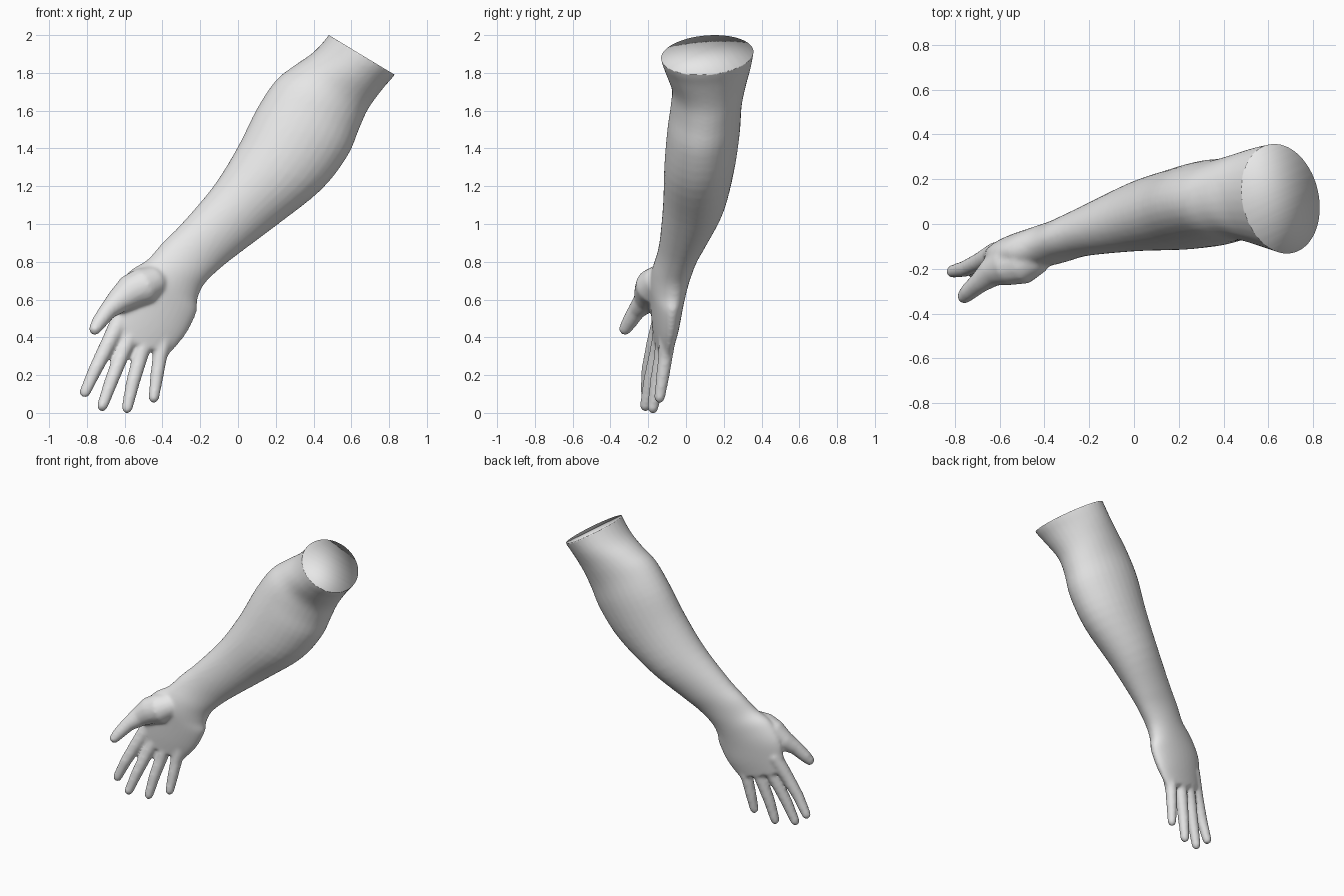
import bpy, bmesh, math
from mathutils import Vector

if "Cube" in bpy.data.objects:
    bpy.data.objects.remove(bpy.data.objects["Cube"])

SIDES = 32
STEPS = 4
bm = bmesh.new()


def loft(rings):
    """Skin a list of point rings into a closed tube."""
    loops = [[bm.verts.new(p) for p in ring] for ring in rings]
    for a, b in zip(loops, loops[1:]):
        n = len(a)
        for i in range(n):
            j = (i + 1) % n
            bm.faces.new((a[i], a[j], b[j], b[i]))
    bm.faces.new(loops[0])
    bm.faces.new(loops[-1])


def oval(left, right, y0, y1, tilt):
    """Oval section spanning two outline points (x, z) and a depth range."""
    l = Vector((left[0], (y0 + y1) / 2 - tilt, left[1]))
    r = Vector((right[0], (y0 + y1) / 2 + tilt, right[1]))
    mid, half, depth = (l + r) / 2, (r - l) / 2, (y1 - y0) / 2
    angles = [math.tau * i / SIDES for i in range(SIDES)]
    return [mid + half * math.cos(a) + Vector((0, depth * math.sin(a), 0))
            for a in angles]


def flow(rings):
    """Add in-between rings along a smooth curve."""
    out = []
    for i in range(len(rings) - 1):
        quad = (rings[max(i - 1, 0)], rings[i], rings[i + 1],
                rings[min(i + 2, len(rings) - 1)])
        for s in range(STEPS):
            t = s / STEPS
            out.append([b + 0.5 * t * ((c - a) + t * ((2 * a - 5 * b + 4 * c - d)
                        + t * (3 * (b - c) + d - a)))
                        for a, b, c, d in zip(*quad)])
    return out + [rings[-1]]


def digit(points, radii):
    """Round tapering finger along a path, with a domed tip."""
    pts = [Vector(p) for p in points]
    d = (pts[-1] - pts[-2]).normalized()
    tip, r = pts[-1], radii[-1]
    radii = list(radii)
    for a in (30, 55, 75):
        pts.append(tip + d * r * math.sin(math.radians(a)))
        radii.append(r * math.cos(math.radians(a)))
    rings = []
    for i, p in enumerate(pts):
        axis = (pts[min(i + 1, len(pts) - 1)] - pts[max(i - 1, 0)]).normalized()
        u = axis.cross(Vector((0, 1, 0))).normalized()
        v = axis.cross(u)
        rings.append([p + radii[i] * (u * math.cos(math.tau * k / 16)
                                      + v * math.sin(math.tau * k / 16))
                      for k in range(16)])
    loft(rings)


# Upper arm stub, forearm, wrist and palm: left, right, y range, tilt
loft(flow([oval(*s) for s in (
    ((0.56, 2.12), (0.91, 1.91), -0.15, 0.37, -0.04),
    ((0.48, 2.00), (0.83, 1.79), -0.13, 0.355, -0.04),
    ((0.40, 1.91), (0.77, 1.72), -0.105, 0.34, -0.03),
    ((0.30, 1.84), (0.69, 1.61), -0.075, 0.315, -0.01),
    ((0.20, 1.76), (0.64, 1.50), -0.08, 0.295, 0),
    ((0.10, 1.61), (0.58, 1.36), -0.10, 0.285, 0),
    ((0.00, 1.41), (0.44, 1.18), -0.115, 0.255, 0.01),
    ((-0.13, 1.20), (0.20, 0.99), -0.12, 0.20, 0.02),
    ((-0.30, 1.00), (0.00, 0.84), -0.135, 0.11, 0.02),
    ((-0.40, 0.90), (-0.10, 0.76), -0.15, 0.06, 0.02),
    ((-0.48, 0.81), (-0.18, 0.68), -0.175, 0.025, 0.025),
    ((-0.58, 0.745), (-0.215, 0.60), -0.19, 0.0, 0.03),
    ((-0.655, 0.63), (-0.22, 0.53), -0.185, -0.02, 0.03),
    ((-0.675, 0.51), (-0.28, 0.41), -0.175, -0.045, 0.03),
    ((-0.685, 0.41), (-0.365, 0.31), -0.165, -0.075, 0.025),
)]))

# Fingers, from index to little finger
digit([(-0.61, -0.125, 0.52), (-0.69, -0.17, 0.36), (-0.755, -0.20, 0.23),
       (-0.81, -0.212, 0.11)], (0.05, 0.042, 0.037, 0.03))
digit([(-0.54, -0.115, 0.48), (-0.615, -0.155, 0.31), (-0.67, -0.19, 0.17),
       (-0.718, -0.215, 0.037)], (0.05, 0.041, 0.037, 0.03))
digit([(-0.47, -0.105, 0.46), (-0.52, -0.13, 0.29), (-0.557, -0.155, 0.16),
       (-0.587, -0.175, 0.026)], (0.05, 0.041, 0.037, 0.03))
digit([(-0.38, -0.095, 0.43), (-0.415, -0.11, 0.29), (-0.432, -0.125, 0.18),
       (-0.446, -0.14, 0.08)], (0.048, 0.039, 0.035, 0.029))

# Thumb with its fleshy base
digit([(-0.38, -0.10, 0.73), (-0.44, -0.14, 0.70), (-0.50, -0.17, 0.67),
       (-0.57, -0.185, 0.64), (-0.635, -0.215, 0.59), (-0.69, -0.262, 0.54),
       (-0.735, -0.30, 0.48), (-0.757, -0.322, 0.445)],
      (0.05, 0.085, 0.10, 0.092, 0.067, 0.048, 0.041, 0.034))

bmesh.ops.recalc_face_normals(bm, faces=bm.faces)
mesh = bpy.data.meshes.new("arm")
bm.to_mesh(mesh)
bm.free()
arm = bpy.data.objects.new("arm", mesh)
bpy.context.collection.objects.link(arm)

# Blend all parts into one continuous skin
remesh = arm.modifiers.new("blend", 'REMESH')
remesh.mode = 'VOXEL'
remesh.voxel_size = 0.011
smooth = arm.modifiers.new("soften", 'SMOOTH')
smooth.factor = 0.5
smooth.iterations = 8

bpy.context.view_layer.update()
skin = bmesh.new()
skin.from_object(arm, bpy.context.evaluated_depsgraph_get())
arm.modifiers.clear()

# Cut the arm at the slanted end and close it with a flat cap
bmesh.ops.bisect_plane(skin, geom=skin.verts[:] + skin.edges[:] + skin.faces[:],
                       plane_co=(0.655, 0, 1.895), plane_no=(0.515, 0, 0.857),
                       clear_outer=True)
rim = [e for e in skin.edges if e.is_boundary]
bmesh.ops.triangle_fill(skin, edges=rim, use_beauty=True,
                        normal=(0.515, 0, 0.857))
bmesh.ops.recalc_face_normals(skin, faces=skin.faces)
for f in skin.faces:
    f.smooth = True
    f.material_index = 0
skin.to_mesh(mesh)
skin.free()

grey = bpy.data.materials.new("plain grey")
grey.diffuse_color = (0.8, 0.8, 0.8, 1)
grey.use_nodes = True
grey.node_tree.nodes["Principled BSDF"].inputs["Base Color"].default_value = grey.diffuse_color
mesh.materials.clear()
mesh.materials.append(grey)
